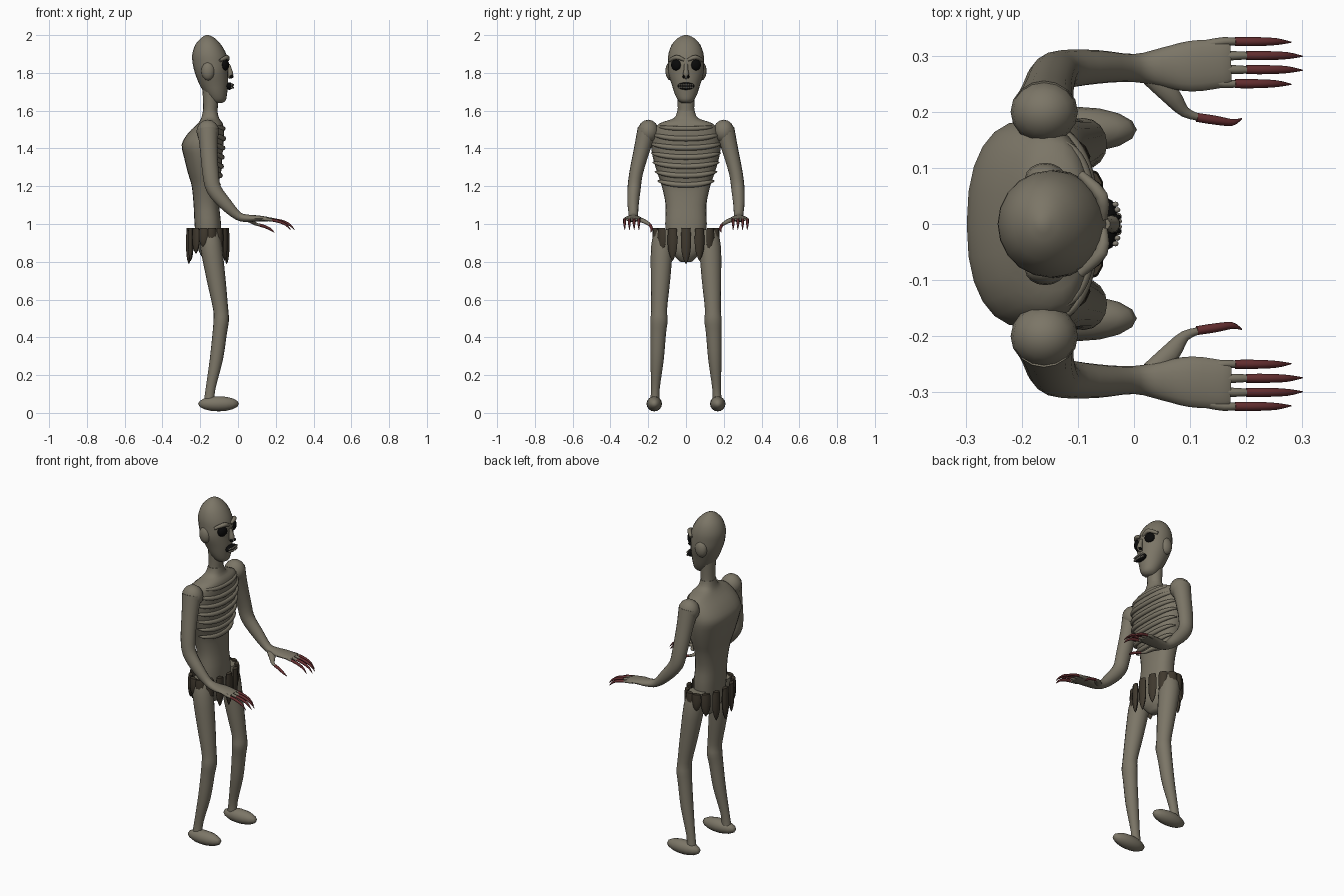
import bpy, bmesh
from math import sin, cos, pi, radians, copysign
from mathutils import Vector, Matrix

cube = bpy.data.objects.get("Cube")
if cube:
    bpy.data.objects.remove(cube, do_unlink=True)


def material(name, rgb):
    m = bpy.data.materials.new(name)
    m.use_nodes = True
    m.diffuse_color = (*rgb, 1)
    m.node_tree.nodes["Principled BSDF"].inputs["Base Color"].default_value = (*rgb, 1)
    return m


SKIN = material("grey skin", (0.2, 0.18, 0.135))
BROWN = material("dark brown hide", (0.05, 0.04, 0.027))
RED = material("dark red claw", (0.13, 0.028, 0.03))
BLACK = material("black hollow", (0.003, 0.003, 0.003))
BONE = material("dull teeth", (0.24, 0.22, 0.18))


def finish(name, bm, mat, angle=50):
    bmesh.ops.recalc_face_normals(bm, faces=bm.faces)
    me = bpy.data.meshes.new(name)
    bm.to_mesh(me)
    bm.free()
    me.materials.append(mat)
    ob = bpy.data.objects.new(name, me)
    bpy.context.collection.objects.link(ob)
    bpy.ops.object.select_all(action="DESELECT")
    ob.select_set(True)
    bpy.context.view_layer.objects.active = ob
    bpy.ops.object.shade_smooth_by_angle(angle=radians(angle))
    return ob


def smooth_points(pts, steps):
    """Catmull-Rom interpolation of positions and radii."""
    v = [Vector(p) for p in pts]
    v = [v[0]] + v + [v[-1]]
    out = []
    for a, b, c, d in zip(v, v[1:], v[2:], v[3:]):
        for i in range(steps):
            t = i / steps
            out.append(0.5 * (2 * b + (c - a) * t + (2 * a - 5 * b + 4 * c - d) * t * t
                              + (3 * b - a - 3 * c + d) * t ** 3))
    return out + [v[-1]]


def tube(name, pts, mat, ref=(0, 1, 0), flat=False, sides=16, steps=3, power=1.0):
    """Skin rings (x, y, z, radius along ref, radius across) along a path."""
    rows = smooth_points(pts, steps)
    bm = bmesh.new()
    rings = []
    for i, r in enumerate(rows):
        p = Vector(r[:3])
        t = Vector(rows[min(i + 1, len(rows) - 1)][:3]) - Vector(rows[max(i - 1, 0)][:3])
        t = Vector((0, 0, 1)) if flat else t.normalized()
        a = Vector(ref)
        a = (a - t * a.dot(t)).normalized()
        b = t.cross(a)
        ring = []
        for k in range(sides):
            c, s = cos(2 * pi * k / sides), sin(2 * pi * k / sides)
            c, s = copysign(abs(c) ** power, c), copysign(abs(s) ** power, s)
            ring.append(bm.verts.new(p + a * c * max(r[3], 0.0005) + b * s * max(r[4], 0.0005)))
        rings.append(ring)
    for q, w in zip(rings, rings[1:]):
        for k in range(sides):
            n = (k + 1) % sides
            bm.faces.new((q[k], q[n], w[n], w[k]))
    bm.faces.new(rings[0])
    bm.faces.new(rings[-1])
    return finish(name, bm, mat)


def ball(name, loc, size, mat, yaw=0, seg=16):
    bm = bmesh.new()
    m = Matrix.Translation(loc) @ Matrix.Rotation(yaw, 4, "Z") @ Matrix.Diagonal((*size, 1))
    bmesh.ops.create_uvsphere(bm, u_segments=seg, v_segments=max(seg // 2, 6), radius=1, matrix=m)
    return finish(name, bm, mat, 80)


def body_rings(rows):
    """Turn (z, back x, front x, half width) into tube rings."""
    return [((b + f) / 2, 0, z, w, (f - b) / 2) for z, b, f, w in rows]


# Torso from crotch to the base of the neck
TORSO = [(0.8, -.17, -.13, .03), (.84, -.2, -.1, .07), (.9, -.22, -.09, .1),
         (1.0, -.23, -.09, .11), (1.1, -.235, -.1, .108), (1.2, -.245, -.105, .128),
         (1.27, -.265, -.09, .152), (1.35, -.285, -.083, .175), (1.42, -.298, -.078, .185),
         (1.48, -.265, -.073, .175), (1.53, -.215, -.08, .145), (1.56, -.195, -.1, .065),
         (1.6, -.185, -.11, .046)]
tube("torso", body_rings(TORSO), SKIN, flat=True, sides=24, power=0.85)
tube("neck", body_rings([(1.52, -.2, -.09, .06), (1.58, -.187, -.108, .046),
                         (1.64, -.185, -.105, .044), (1.74, -.19, -.1, .05)]), SKIN, flat=True)

# Head
tube("head", body_rings([(1.64, -.135, -.085, .022), (1.655, -.15, -.065, .042),
                         (1.69, -.175, -.058, .06), (1.74, -.205, -.052, .076),
                         (1.8, -.228, -.052, .095), (1.85, -.24, -.05, .096),
                         (1.9, -.242, -.062, .093), (1.95, -.225, -.09, .075),
                         (1.985, -.195, -.125, .042), (2.0, -.17, -.155, .008)]),
     SKIN, flat=True, sides=20)
tube("nose", [(-.052, 0, 1.845, .01, .01), (-.045, 0, 1.82, .011, .012),
              (-.04, 0, 1.79, .016, .016), (-.05, 0, 1.772, .008, .008)], SKIN, sides=10)
ball("mouth", (-.046, 0, 1.73), (.019, .045, .02), BLACK)
for row, z in (("upper", 1.737), ("lower", 1.722)):
    for i in range(8):
        y = (i - 3.5) * 0.01
        ball(f"{row}_tooth_{i + 1}", (-.027 - y * y * 5, y, z), (.006, .005, .006), BONE, seg=8)

# Ribs and collarbone wrapped around the chest
def chest_at(z):
    for lo, hi in zip(TORSO, TORSO[1:]):
        if lo[0] <= z <= hi[0]:
            t = (z - lo[0]) / (hi[0] - lo[0])
            return [l + (h - l) * t for l, h in zip(lo, hi)]


def chest_band(name, z0, rise, reach, grow, thick):
    pts = []
    for i in range(-6, 7):
        a = radians(reach) * i / 6
        z = z0 + rise * sin(a) ** 2
        _, back, front, half = chest_at(z)
        x = (back + front) / 2 + (front - back) / 2 * cos(a) ** 0.85
        y = copysign(half * abs(sin(a)) ** 0.85, a) * grow
        r = thick * (1 - 0.75 * abs(i / 6) ** 3)
        pts.append((x, y, z, r, r * 0.9))
    tube(name, pts, SKIN, ref=(0, 0, 1), sides=8, steps=2)


for i in range(6):
    chest_band(f"rib_{i + 1}", 1.452 - 0.049 * i, 0.022, 78, 1.0 + 0.02 * i, 0.014)
chest_band("collarbone", 1.505, 0.012, 72, 1.0, 0.012)

# Paired parts
for side, s in (("left", 1), ("right", -1)):
    def pair(rows):
        return [(x, y * s, z, a, b) for x, y, z, a, b in rows]

    # Face details
    ball(f"{side}_eye_socket", (-.066, .053 * s, 1.842), (.016, .029, .029), BLACK, yaw=.5 * s)
    ball(f"{side}_nostril", (-.034, .012 * s, 1.78), (.012, .006, .009), BLACK, seg=10)
    ball(f"{side}_cheekbone", (-.158, .082 * s, 1.81), (.036, .027, .05), SKIN)
    tube(f"{side}_brow", pair([(-.055, .01, 1.868, .008, .008), (-.058, .05, 1.883, .012, .012),
                               (-.095, .088, 1.865, .008, .008)]), SKIN, ref=(0, 0, 1), sides=10)

    # Arm and palm
    ball(f"{side}_shoulder", (-.16, .2 * s, 1.49), (.06, .056, .062), SKIN)
    tube(f"{side}_arm", pair([(-.16, .205, 1.5, .052, .055), (-.155, .232, 1.4, .043, .047),
                              (-.145, .264, 1.27, .036, .043), (-.128, .275, 1.185, .035, .04),
                              (-.065, .28, 1.105, .03, .034), (0, .278, 1.043, .025, .023),
                              (.05, .279, 1.03, .035, .02), (.1, .281, 1.03, .045, .016),
                              (.155, .286, 1.026, .043, .012), (.172, .287, 1.024, .038, .008)]), SKIN)

    # Fingers, thumb and claws
    for i, (y, x) in enumerate(((.25, .18), (.275, .2), (.3, .2), (.325, .18))):
        tube(f"{side}_finger_{i + 1}", pair([(.13, y * .85 + .043, 1.026, .009, .009),
                                             (x - .02, y, 1.024, .008, .009),
                                             (x + .01, y, 1.018, .006, .006)]), SKIN, sides=8)
        tube(f"{side}_claw_{i + 1}", pair([(x, y, 1.021, .008, .008), (x + .04, y, 1.012, .008, .008),
                                           (x + .075, y, .995, .006, .006),
                                           (x + .1, y - .001, .968, .001, .001)]), RED, sides=8)
    tube(f"{side}_thumb", pair([(.03, .262, 1.028, .014, .018), (.065, .23, 1.018, .012, .018),
                                (.09, .2, 1.002, .009, .01), (.12, .189, .992, .006, .006)]),
         SKIN, ref=(0, 0, 1), sides=10)
    tube(f"{side}_thumb_claw", pair([(.112, .19, .995, .008, .008), (.145, .185, .985, .008, .008),
                                     (.175, .181, .97, .006, .006), (.192, .188, .954, .001, .001)]),
         RED, ref=(0, 0, 1), sides=8)

    # Leg and foot
    tube(f"{side}_leg", pair([(-.15, .115, .97, .05, .05), (-.142, .127, .88, .058, .058),
                              (-.115, .135, .7, .051, .05), (-.092, .142, .55, .042, .04),
                              (-.089, .143, .49, .046, .041), (-.097, .147, .42, .041, .038),
                              (-.115, .153, .28, .035, .035), (-.145, .162, .13, .023, .026),
                              (-.153, .165, .06, .025, .028)]), SKIN, flat=True)
    ball(f"{side}_foot", (-.103, .168 * s, .048), (.108, .041, .04), SKIN)

# Belt of hanging pods, longer at front and back
for i in range(14):
    a = 2 * pi * i / 14
    x, y = -.16 + .1 * cos(a), .165 * sin(a)
    drop = .1 + .09 * cos(a) ** 2
    profile = [(0, .023, .012), (.3, .027, .015), (.65, .024, .014), (.88, .012, .009), (1, .001, .001)]
    tube(f"belt_pod_{i + 1}", [(x, y, .978 - drop * t, w, d) for t, w, d in profile], BROWN,
         ref=(-.1 * sin(a), .165 * cos(a), 0), flat=True, sides=8, steps=2)
